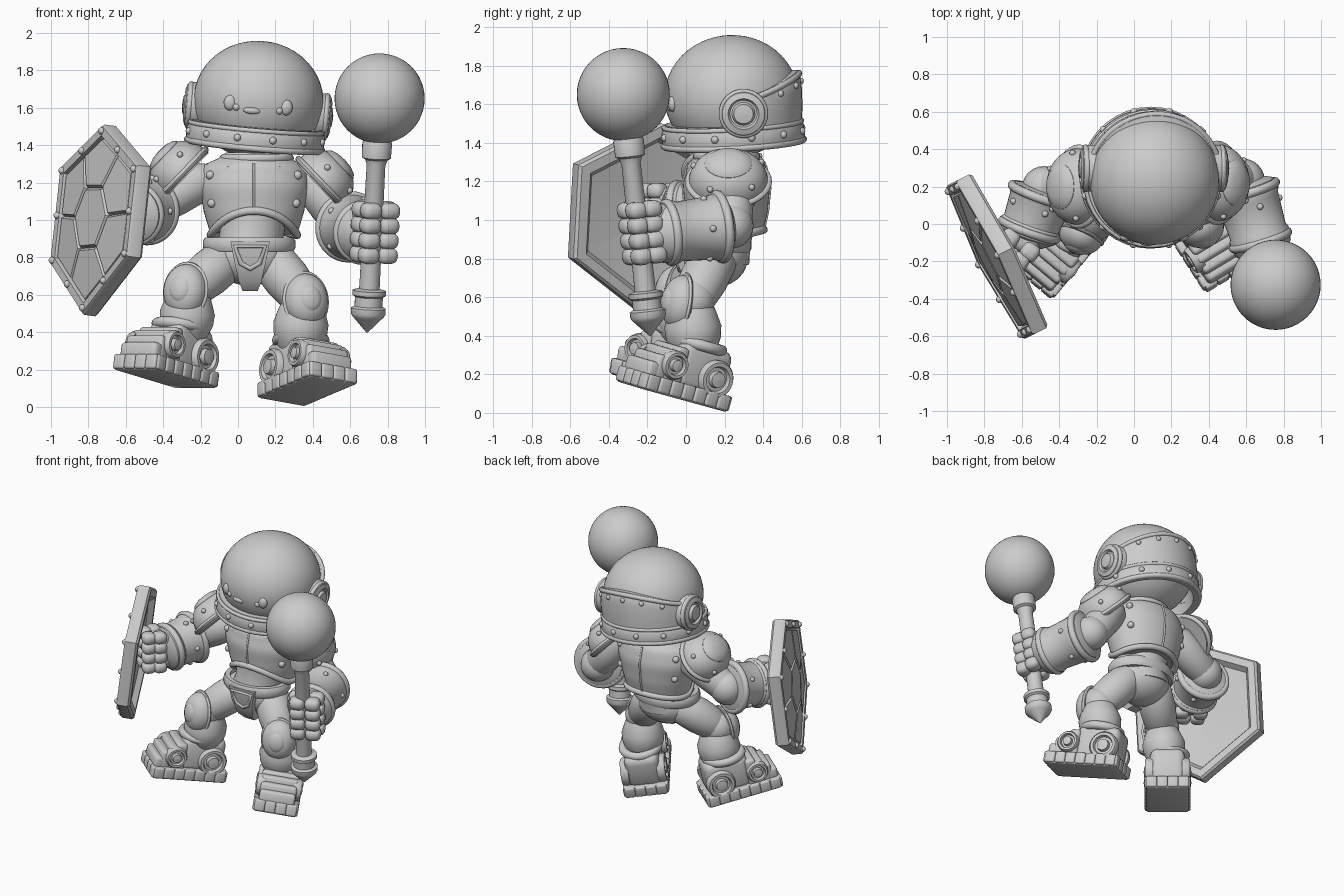
import bpy, bmesh
from math import sin, cos, pi, radians
from mathutils import Matrix, Vector

cube = bpy.data.objects.get("Cube")
if cube:
    bpy.data.objects.remove(cube)

grey = bpy.data.materials.new("plain grey")
grey.use_nodes = True
grey.diffuse_color = (0.6, 0.6, 0.6, 1)
grey.node_tree.nodes["Principled BSDF"].inputs["Base Color"].default_value = (0.6, 0.6, 0.6, 1)
I = Matrix.Identity(4)


def move(x, y, z):
    return Matrix.Translation((x, y, z))


def turn(deg, axis):
    return Matrix.Rotation(radians(deg), 4, axis)


def size(x, y, z):
    return Matrix.Diagonal((x, y, z, 1))


def frame(p, d):
    """Matrix at p whose z axis follows d."""
    return Matrix.Translation(p) @ Vector(d).to_track_quat('Z', 'Y').to_matrix().to_4x4()


def finish(name, bm, M):
    bm.transform(M)
    bmesh.ops.recalc_face_normals(bm, faces=bm.faces[:])
    me = bpy.data.meshes.new(name)
    bm.to_mesh(me)
    bm.free()
    me.materials.append(grey)
    me.polygons.foreach_set("use_smooth", [True] * len(me.polygons))
    me.set_sharp_from_angle(angle=radians(38))
    ob = bpy.data.objects.new(name, me)
    bpy.context.scene.collection.objects.link(ob)


def skin(name, rows, M=I, wrap=True, cap=True, closed=False):
    """Surface through rows of points."""
    bm = bmesh.new()
    vs = [[bm.verts.new(p) for p in row] for row in rows]
    n = len(rows[0])
    for j in range(len(vs) if closed else len(vs) - 1):
        a, b = vs[j], vs[(j + 1) % len(vs)]
        for i in range(n if wrap else n - 1):
            k = (i + 1) % n
            bm.faces.new((a[i], a[k], b[k], b[i]))
    if cap and not closed:
        bm.faces.new(vs[0])
        bm.faces.new(vs[-1])
    finish(name, bm, M)


def lathe(name, prof, M=I, n=36, closed=False):
    rows = [[(r * cos(2 * pi * i / n), r * sin(2 * pi * i / n), z) for i in range(n)] for r, z in prof]
    skin(name, rows, M, closed=closed)


def ring(name, R, r, M=I):
    lathe(name, [(R + r * cos(k * pi / 5), r * sin(k * pi / 5)) for k in range(10)], M, closed=True)


def limb(name, a, b, prof):
    """Round limb from a to b; prof holds (fraction, radius)."""
    d = Vector(b) - Vector(a)
    lathe(name, [(r, t * d.length) for t, r in prof], frame(a, d))


def ball(name, M, r=1.0, seg=24):
    bm = bmesh.new()
    bmesh.ops.create_uvsphere(bm, u_segments=seg, v_segments=seg // 2, radius=r)
    finish(name, bm, M)


def box(name, dims, M, bevel=0.02):
    bm = bmesh.new()
    bmesh.ops.create_cube(bm, size=1)
    bm.transform(size(*dims))
    bmesh.ops.bevel(bm, geom=bm.edges[:], offset=bevel, segments=3, affect='EDGES', profile=0.5)
    finish(name, bm, M)


def pipe(name, pts, r, M=I, cyclic=False):
    cu = bpy.data.curves.new(name, 'CURVE')
    cu.dimensions, cu.bevel_depth, cu.bevel_resolution = '3D', r, 3
    cu.use_fill_caps = True
    sp = cu.splines.new('POLY')
    sp.points.add(len(pts) - 1)
    for p, q in zip(sp.points, pts):
        p.co = (*(M @ Vector(q)), 1)
    sp.use_cyclic_u = cyclic
    cu.materials.append(grey)
    ob = bpy.data.objects.new(name, cu)
    bpy.context.scene.collection.objects.link(ob)


def pad(name, p, d, s, boss, rivets):
    """Domed armour pad with a rolled rim and a raised boss."""
    M = frame(p, d) @ size(*s)
    lathe(name, [(1, -0.15)] + [(cos(k * pi / 20) ** 0.8, sin(k * pi / 20)) for k in range(10)] + [(0.01, 1)], M)
    ring(name + "_rim", 0.99, 0.11, M)
    lathe(name + "_boss", [(boss, 0.6), (boss, 0.86), (boss * 0.85, 0.98), (boss * 0.5, 1.07), (0.01, 1.1)], M)
    for k in range(rivets):
        a = 2 * pi * k / rivets + 0.4
        ball(name + "_rivet", M @ move(0.9 * cos(a), 0.9 * sin(a), 0.5) @ size(*(1 / c for c in s)), 0.017, 12)


# Helmet: glass dome, lower band, rear shell and ear discs
H = move(0.11, 0.235, 1.64) @ turn(5, 'Y') @ turn(3, 'X')
ball("glass_dome", H @ size(0.347, 0.347, 0.318), 1, 48)
lathe("helmet_band", [(0.32, -0.25), (0.36, -0.255), (0.372, -0.235), (0.367, -0.16), (0.35, -0.13), (0.31, -0.13)], H, 48, True)
ring("band_lip", 0.362, 0.018, H @ move(0, 0, -0.24))
ring("band_top_lip", 0.358, 0.013, H @ move(0, 0, -0.145))
for k in range(12):
    a = (k + 0.5) * pi / 6
    ball("band_rivet", H @ move(0.367 * cos(a), 0.367 * sin(a), -0.19), 0.02, 12)


def shell_point(i, t, r):
    a = i * pi / 24
    return (r * cos(a), r * sin(a), -0.16 + t * (0.16 + 0.11 * sin(a) ** 1.5))


skin("rear_shell", [[shell_point(i, t, r) for i in range(25)] for t, r in
     ((0, 0.357), (0.35, 0.366), (0.7, 0.367), (0.97, 0.362), (1.03, 0.35), (1.05, 0.27))], H, False, False)
pipe("shell_lip", [shell_point(i, 0.97, 0.358) for i in range(25)], 0.016, H)
for i in range(3, 23, 3):
    ball("shell_rivet", H @ Matrix.Translation(shell_point(i, 0.82, 0.362)), 0.018, 12)
for s in (-1, 1):
    E = H @ frame((s * 0.31, 0.06, -0.06), (s, 0, 0))
    lathe("ear_disc", [(0.125, 0), (0.125, 0.05), (0.11, 0.075), (0.08, 0.085), (0.07, 0.07), (0.06, 0.07), (0.05, 0.09), (0.01, 0.095)], E)
    ring("ear_rim", 0.112, 0.016, E @ move(0, 0, 0.055))
    ball("eye", H @ move(s * 0.15, -0.305, -0.01) @ size(1, 0.7, 1.2), 0.035, 16)
    ball("eye_spot", H @ move(s * 0.115, -0.318, -0.03), 0.02, 12)
ball("mouth", H @ move(-0.03, -0.335, -0.04) @ size(1.7, 0.7, 0.7), 0.028, 16)

# Chest armour with an arched lower edge
KEYS = [(0.9, 0.225, 0.18), (1.05, 0.27, 0.215), (1.18, 0.3, 0.225), (1.28, 0.28, 0.205), (1.36, 0.15, 0.13)]


def chest_point(a, z, grow=0.0):
    for (z0, x0, y0), (z1, x1, y1) in zip(KEYS, KEYS[1:]):
        if z <= z1 or z1 == KEYS[-1][0]:
            t = max(0, min(1, (z - z0) / (z1 - z0)))
            t = t * t * (3 - 2 * t) if z > 1.05 else t
            return Vector((0.085 + (x0 + t * (x1 - x0) + grow) * cos(a), 0.21 + (y0 + t * (y1 - y0) + grow) * sin(a), z))


def hem(a):
    return 0.92 + (0.13 if sin(a) < 0 else 0.03) * sin(a) ** 2


turns = [i * pi / 24 for i in range(48)]
skin("chest_plate", [[chest_point(a, hem(a) + k / 14 * (1.36 - hem(a))) for a in turns] for k in range(15)])
pipe("chest_hem", [chest_point(a, hem(a)) for a in turns], 0.022, cyclic=True)
for a in (-pi / 2, pi / 2):
    pipe("chest_seam", [chest_point(a, hem(a) + k / 10 * (1.3 - hem(a)), 0.001) for k in range(11)], 0.007)
    for da in (-0.95, 0.95):
        for z in (1.09, 1.24):
            ball("chest_rivet", Matrix.Translation(chest_point(a + da, z)), 0.024, 12)
ring("collar", 0.165, 0.025, move(0.1, 0.21, 1.33) @ size(1.05, 0.92, 1))
limb("neck", (0.1, 0.21, 1.28), (0.11, 0.23, 1.42), [(0, 0.15), (1, 0.15)])

# Abdomen, hips, belt and front plate
limb("abdomen", (0.06, 0.15, 0.8), (0.09, 0.2, 1.1), [(0, 0.18), (0.3, 0.17), (0.6, 0.175), (1, 0.2)])
ball("hips", move(0.06, 0.145, 0.8) @ size(0.21, 0.175, 0.15))
belt = move(0.06, 0.145, 0.87) @ size(0.235, 0.185, 0.19)
lathe("belt", [(0.85, -0.2), (1, -0.2), (1.05, -0.1), (1.05, 0.1), (1, 0.2), (0.85, 0.2)], belt, closed=True)
skin("loin_plate", [[(sx * w + 0.065, y + t, z) for sx, t in ((-1, 0), (1, 0), (1, 0.07), (-1, 0.07))]
     for z, w, y in ((0.885, 0.105, -0.055), (0.78, 0.085, -0.045), (0.67, 0.06, -0.005), (0.62, 0.04, 0.05))])
pipe("loin_ridge", [(0.065 + x, y, z) for x, z, y in
     ((-0.08, 0.86, -0.052), (0.08, 0.86, -0.052), (0.05, 0.77, -0.04), (0, 0.74, -0.03), (-0.05, 0.77, -0.04))], 0.014, cyclic=True)


# Arms, gauntlets and fists
def arm(side, shoulder, elbow, wrist, hand, grip, pad_at):
    limb(side + "_upper_arm", shoulder, elbow, [(-0.2, 0.07), (0, 0.11), (0.5, 0.115), (1, 0.11), (1.25, 0.06)])
    ball(side + "_elbow", Matrix.Translation(elbow), 0.12)
    limb(side + "_gauntlet", elbow, wrist, [(0, 0.1), (0.08, 0.165), (0.22, 0.175), (0.3, 0.165), (0.75, 0.155), (0.8, 0.165), (1, 0.155), (1.15, 0.1)])
    d = Vector(wrist) - Vector(elbow)
    for t, r in ((0.15, 0.168), (0.88, 0.152)):
        ring(side + "_cuff", r, 0.024, frame(Vector(elbow) + t * d, d))
    G = frame(Vector(elbow) + 0.3 * d, d)
    for k in range(5):
        a = 2 * pi * k / 5
        ball(side + "_gauntlet_rivet", G @ move(0.162 * cos(a), 0.162 * sin(a), 0.03), 0.018, 12)
    F = Matrix.Translation(hand) @ grip
    box(side + "_palm", (0.19, 0.15, 0.28), F @ move(0, 0.07, 0), 0.05)
    for k in range(4):
        z = (k - 1.5) * 0.08
        for x, y in ((-0.055, -0.045), (0.052, -0.048), (0.07, 0.03), (-0.07, 0.03)):
            box(side + "_finger", (0.108, 0.1, 0.088), F @ move(x, y, z), 0.036)
    pad(side + "_shoulder_pad", pad_at, (0.72 if pad_at[0] > 0 else -0.72, 0, 0.69), (0.205, 0.175, 0.16), 0.6, 5)


mace_top, mace_end = Vector((0.757, -0.325, 1.65)), Vector((0.69, -0.185, 0.4))
axis = mace_top - mace_end
arm("left", (0.4, 0.24, 1.2), (0.58, 0.23, 0.97), (0.69, -0.13, 0.93), (0.735, -0.225, 0.935),
    frame((0, 0, 0), axis), (0.445, 0.22, 1.2))
arm("right", (-0.2, 0.22, 1.21), (-0.48, 0.19, 1.06), (-0.57, -0.06, 1.03), (-0.625, -0.135, 1.04),
    turn(-35, 'Z') @ size(0.92, 0.95, 0.92), (-0.295, 0.2, 1.25))

# Mace
ball("mace_head", Matrix.Translation(mace_top), 0.241, 48)
L = axis.length
lathe("mace_handle", [(0.005, 0), (0.075, 0.075), (0.085, 0.085), (0.093, 0.1), (0.093, 0.13), (0.075, 0.14), (0.075, 0.19), (0.09, 0.2),
      (0.09, 0.225), (0.055, 0.235), (0.05, L - 0.36), (0.06, L - 0.33), (0.078, L - 0.32), (0.08, L - 0.24), (0.06, L - 0.2)],
      frame(mace_end, axis), 24)

# Shield: dished hexagon with rim, rivets and raised cells
u = Vector((0.447, -0.894, 0)).normalized()
n = u.cross(Vector((0.09, 0.09, 1))).normalized()
S = Matrix.Translation((-0.735, -0.17, 1.0)) @ Matrix((u, n.cross(u), n)).transposed().to_4x4()
hexa = [Vector(p) for p in ((0.465, -0.2), (0.465, 0.29), (0, 0.51), (-0.455, 0.28), (-0.455, -0.24), (0, -0.515))]
mids = [(hexa[k] + hexa[(k + 1) % 6]) / 2 for k in range(6)]
prof = ((0.01, 0.04), (0.8, -0.005), (0.86, -0.045), (0.97, -0.045), (1, -0.03), (1, 0.035), (0.98, 0.05), (0.88, 0.05), (0.86, 0.02), (0.01, 0.06))
skin("shield_body", [[(*(s * p), z) for p in hexa] for s, z in prof], S)
bm = bmesh.new()
inner = [bm.verts.new((*(0.42 * p), 0.045)) for p in mids]
edge = [bm.verts.new((*(0.86 * p), 0.022)) for p in mids]
corner = [bm.verts.new((*(0.86 * p), 0.022)) for p in hexa]
cells = [bm.faces.new(inner)]
for k in range(6):
    cells.append(bm.faces.new((inner[k - 1], edge[k - 1], corner[k], edge[k], inner[k])))
bm.normal_update()
bmesh.ops.inset_individual(bm, faces=cells, thickness=0.014, depth=0.02)
finish("shield_cells", bm, S)
for p in hexa + mids:
    ball("shield_rivet", S @ move(*(0.93 * p), 0.05), 0.02, 12)


# Legs and boots
def leg(side, hip, knee, ankle, pad_at, normal, foot):
    limb(side + "_thigh", hip, knee, [(-0.2, 0.07), (0, 0.12), (0.5, 0.125), (1, 0.11), (1.2, 0.06)])
    ball(side + "_knee", Matrix.Translation(knee), 0.12)
    limb(side + "_shin", knee, ankle, [(0, 0.1), (0.25, 0.125), (0.55, 0.148), (0.8, 0.143), (1, 0.125), (1.2, 0.1)])
    pad(side + "_knee_pad", pad_at, normal, (0.12, 0.145, 0.1), 0.5, 0)
    box(side + "_sole", (0.29, 0.52, 0.085), foot @ move(0, 0, 0.043), 0.01)
    for s in (-1, 1):
        for k in range(7):
            box(side + "_tread", (0.04, 0.072, 0.08), foot @ move(s * 0.138, (k - 3) * 0.074, 0.046), 0.012)
        for k in range(4):
            box(side + "_end_tread", (0.073, 0.04, 0.08), foot @ move((k - 1.5) * 0.074, s * 0.252, 0.046), 0.012)
        for y, z, r in ((0.15, 0.15, 0.1), (-0.115, 0.165, 0.075)):
            B = foot @ frame((s * 0.1, y, z), (s, 0, 0)) @ size(r, r, 1)
            lathe(side + "_ankle_wheel", [(1, 0), (1, 0.04), (0.9, 0.055), (0.7, 0.055), (0.62, 0.035), (0.45, 0.035), (0.4, 0.06), (0.01, 0.065)], B)
    for k, (y, h) in enumerate(((-0.22, 0.155), (-0.18, 0.2), (-0.13, 0.24), (-0.08, 0.265))):
        box(side + "_toe_plate", (0.25 + 0.004 * k, 0.075, h - 0.06), foot @ move(0, y, (h + 0.06) / 2), 0.022)
    box(side + "_heel", (0.24, 0.31, 0.25), foot @ move(0, 0.085, 0.18), 0.05)
    ring(side + "_boot_cuff", 0.125, 0.03, foot @ move(0, 0.07, 0.3))


leg("left", (0.17, 0.15, 0.8), (0.345, 0.03, 0.58), (0.33, 0.04, 0.34), (0.362, -0.02, 0.57), (0.35, -0.93, 0.15),
    move(0.37, -0.075, 0.083) @ turn(33, 'Z') @ turn(-13, 'X') @ turn(9, 'Y'))
leg("right", (-0.05, 0.15, 0.8), (-0.26, -0.01, 0.63), (-0.28, 0.0, 0.4), (-0.28, -0.055, 0.62), (-0.4, -0.9, 0.15),
    move(-0.39, -0.105, 0.15) @ turn(-40, 'Z') @ turn(-11, 'X'))
